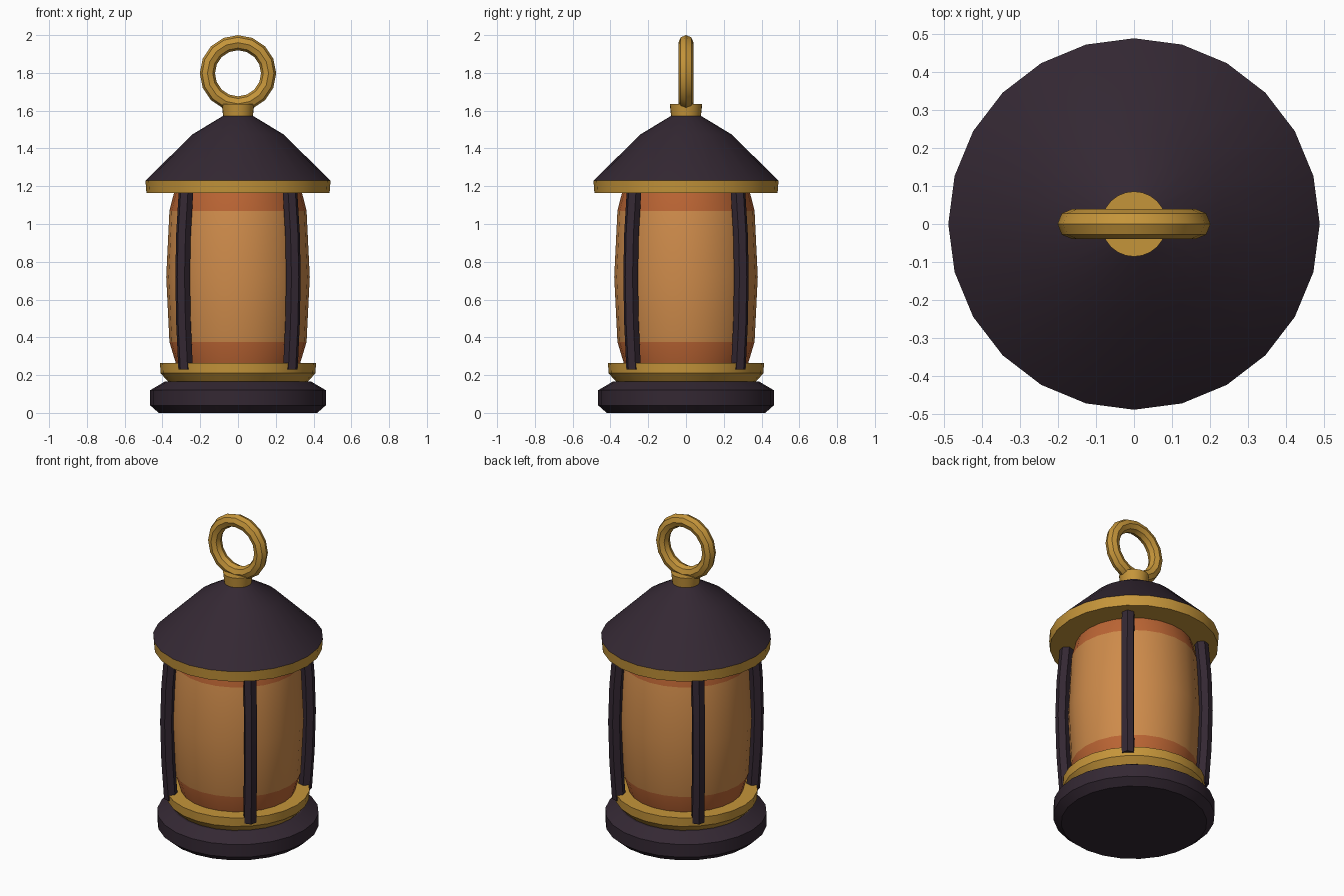
import bpy, bmesh, math
from mathutils import Vector

if "Cube" in bpy.data.objects:
    bpy.data.objects.remove(bpy.data.objects["Cube"])


def material(name, rgb):
    m = bpy.data.materials.new(name)
    m.diffuse_color = (*rgb, 1)
    m.use_nodes = True
    m.node_tree.nodes["Principled BSDF"].inputs["Base Color"].default_value = m.diffuse_color
    return m


DARK = material("dark iron", (0.034, 0.021, 0.033))
GOLD = material("brass", (0.56, 0.30, 0.042))
GLASS = material("amber glass", (0.62, 0.26, 0.07))
BAND = material("burnt orange glass", (0.50, 0.13, 0.034))


def finish(name, bm, mats, angle=30):
    bmesh.ops.recalc_face_normals(bm, faces=bm.faces)
    me = bpy.data.meshes.new(name)
    bm.to_mesh(me)
    bm.free()
    for m in mats:
        me.materials.append(m)
    ob = bpy.data.objects.new(name, me)
    bpy.context.collection.objects.link(ob)
    bpy.ops.object.select_all(action='DESELECT')
    ob.select_set(True)
    bpy.context.view_layer.objects.active = ob
    bpy.ops.object.shade_smooth_by_angle(angle=math.radians(angle))
    return ob


def bridge(bm, a, b):
    n = len(a)
    return [bm.faces.new((a[i], a[(i + 1) % n], b[(i + 1) % n], b[i])) for i in range(n)]


def lathe(name, profile, mats, sides=24, rule=None):
    """Turn (radius, height) points about z and cap both ends."""
    bm = bmesh.new()
    rings = [[bm.verts.new((r * math.cos(math.tau * i / sides),
                            r * math.sin(math.tau * i / sides), z))
              for i in range(sides)] for r, z in profile]
    for a, b in zip(rings, rings[1:]):
        bridge(bm, a, b)
    bm.faces.new(rings[0])
    bm.faces.new(rings[-1])
    if rule:
        for f in bm.faces:
            f.material_index = rule(f.calc_center_median().z)
    return finish(name, bm, mats)


# Foot and lower collar
lathe("base", [(0.42, 0), (0.465, 0.04), (0.465, 0.12), (0.385, 0.167)], [DARK])
lathe("lower_collar", [(0.365, 0.16), (0.41, 0.21), (0.413, 0.265)], [GOLD])

# Bulging glass with darker bands at both ends
lathe("glass", [(0.325, 0.25), (0.363, 0.375), (0.38, 0.72), (0.363, 1.07), (0.335, 1.18)],
      [GLASS, BAND], rule=lambda z: 0 if 0.375 < z < 1.07 else 1)

# Roof, brim and cap
lathe("brim", [(0.485, 1.165), (0.49, 1.23)], [GOLD])
lathe("roof", [(0.49, 1.23), (0.24, 1.475), (0.08, 1.572)], [DARK])
lathe("cap", [(0.078, 1.565), (0.086, 1.635)], [GOLD])

# Four curved bars on the diagonals
PATH = [(0.392, 0.23), (0.408, 0.47), (0.415, 0.72), (0.408, 0.95), (0.388, 1.19)]
for k, label in enumerate(("back_right", "back_left", "front_left", "front_right")):
    ang = math.radians(45 + 90 * k)
    out = Vector((math.cos(ang), math.sin(ang), 0))
    side = Vector((-out.y, out.x, 0))
    bm = bmesh.new()
    rings = []
    for r, z in PATH:
        c = out * r + Vector((0, 0, z))
        rings.append([bm.verts.new(c + 0.04 * (out * math.cos(math.tau * i / 6)
                                               + side * math.sin(math.tau * i / 6)))
                      for i in range(6)])
    for a, b in zip(rings, rings[1:]):
        bridge(bm, a, b)
    bm.faces.new(rings[0])
    bm.faces.new(rings[-1])
    finish(label + "_bar", bm, [DARK])

# Carrying ring standing in the xz plane
bm = bmesh.new()
rings = []
for j in range(16):
    t = math.tau * j / 16
    d = Vector((math.cos(t), 0, math.sin(t)))
    rings.append([bm.verts.new(Vector((0, 0, 1.798)) + d * (0.162 + 0.04 * math.cos(math.tau * i / 8))
                               + Vector((0, 0.04 * math.sin(math.tau * i / 8), 0)))
                  for i in range(8)])
for j in range(16):
    bridge(bm, rings[j], rings[(j + 1) % 16])
finish("carrying_ring", bm, [GOLD])
